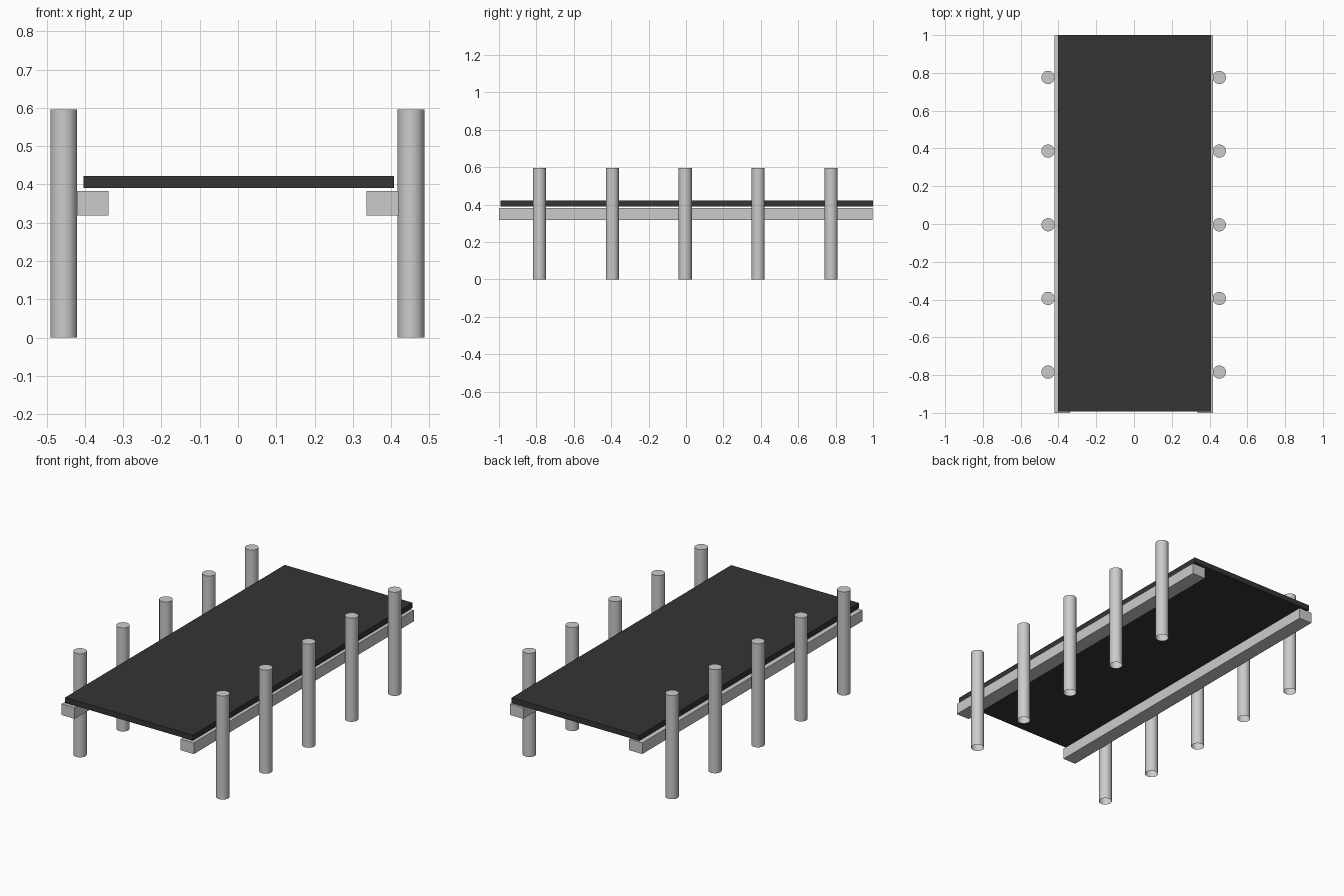
import bpy
import bmesh

if "Cube" in bpy.data.objects:
    bpy.data.objects.remove(bpy.data.objects["Cube"])


def box(name, lo, hi):
    bpy.ops.mesh.primitive_cube_add(
        size=1, location=[(a + b) / 2 for a, b in zip(lo, hi)])
    ob = bpy.context.object
    ob.name = name
    ob.scale = [b - a for a, b in zip(lo, hi)]
    bpy.ops.object.transform_apply(location=False, rotation=False, scale=True)
    return ob


def post(name, x, y, radius=0.035, height=0.595):
    bpy.ops.mesh.primitive_cylinder_add(
        vertices=32, radius=radius, depth=height, location=(x, y, height / 2))
    ob = bpy.context.object
    ob.name = name
    # the underside of each post is open
    bm = bmesh.new()
    bm.from_mesh(ob.data)
    bottom = [f for f in bm.faces if f.normal.z < -0.9]
    bmesh.ops.delete(bm, geom=bottom, context='FACES_ONLY')
    bm.to_mesh(ob.data)
    bm.free()
    bpy.ops.object.shade_smooth_by_angle()


# dark walkway deck
deck = box("deck", (-0.403, -0.993, 0.391), (0.408, 1.0, 0.422))
dark = bpy.data.materials.new("dark_deck")
dark.diffuse_color = (0.035, 0.035, 0.035, 1)
dark.use_nodes = True
dark.node_tree.nodes["Principled BSDF"].inputs["Base Color"].default_value = dark.diffuse_color
deck.data.materials.append(dark)

# long support beams under the deck edges
box("left_beam", (-0.421, -1.0, 0.319), (-0.338, 0.998, 0.383))
box("right_beam", (0.335, -1.0, 0.319), (0.419, 0.998, 0.383))

# rows of round posts along both sides
for side, x in (("left", -0.455), ("right", 0.452)):
    for i in range(5):
        post(f"{side}_post_{i + 1}", x, -0.784 + 0.39 * i)
